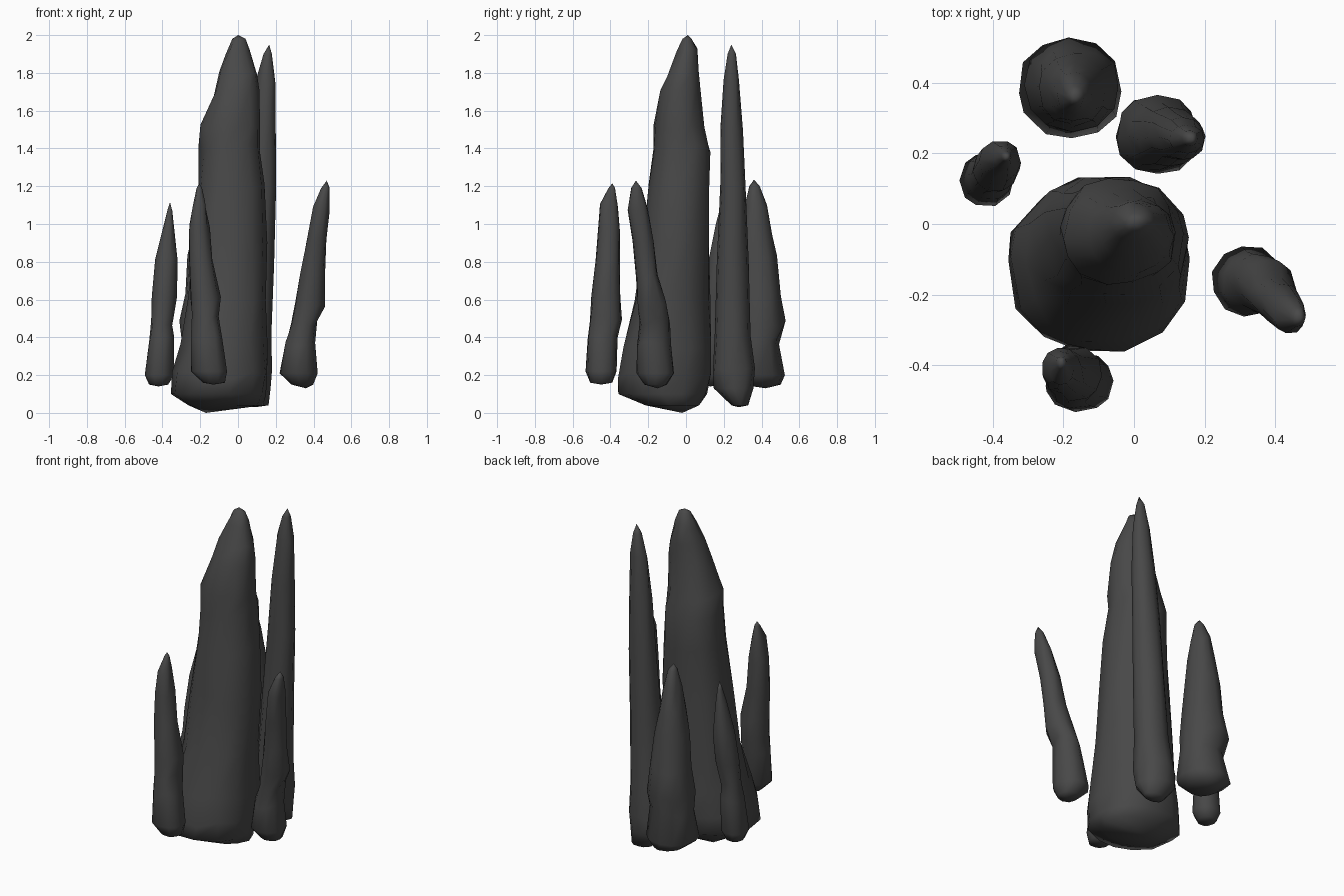
import bpy, bmesh, math, random

rock = bpy.data.materials.new("dark_rock")
rock.diffuse_color = (0.065, 0.065, 0.065, 1)


def spire(name, sides, seed, rows, foot, tip):
    """Loft rough rings through rows of (z, x min, x max, y min, y max)."""
    rng = random.Random(seed)
    bm = bmesh.new()
    rings = []
    for k, (z, x0, x1, y0, y1) in enumerate(rows):
        cx, cy = (x0 + x1) / 2, (y0 + y1) / 2
        rx, ry = (x1 - x0) / 2, (y1 - y0) / 2
        ring = []
        for i in range(sides):
            a = 2 * math.pi * i / sides + rng.uniform(-0.08, 0.08)
            r = rng.uniform(0.96, 1.03)
            c, s = math.cos(a), math.sin(a)
            # slightly squared ellipse
            px = math.copysign(abs(c) ** 0.92, c) * rx * r
            py = math.copysign(abs(s) ** 0.92, s) * ry * r
            dz = rng.uniform(-0.02, 0.02) if 1 < k < len(rows) - 1 else 0
            ring.append(bm.verts.new((cx + px, cy + py, z + dz)))
        rings.append(ring)
    for lo, hi in zip(rings, rings[1:]):
        for i in range(sides):
            j = (i + 1) % sides
            bm.faces.new((lo[i], lo[j], hi[j], hi[i]))
    # pointed closing fans at foot and tip
    low, top = bm.verts.new(foot), bm.verts.new(tip)
    for i in range(sides):
        j = (i + 1) % sides
        bm.faces.new((rings[0][j], rings[0][i], low))
        bm.faces.new((rings[-1][i], rings[-1][j], top))
    bmesh.ops.recalc_face_normals(bm, faces=bm.faces)
    for f in bm.faces:
        f.smooth = True
    me = bpy.data.meshes.new(name)
    bm.to_mesh(me)
    bm.free()
    me.materials.append(rock)
    bpy.context.collection.objects.link(bpy.data.objects.new(name, me))


# Large central spire
spire("main_spire", 14, 1, [
    (0.04, -0.26, 0.13, -0.22, 0.07),
    (0.10, -0.36, 0.15, -0.36, 0.12),
    (0.20, -0.35, 0.16, -0.36, 0.14),
    (0.35, -0.31, 0.16, -0.34, 0.14),
    (0.60, -0.27, 0.15, -0.27, 0.13),
    (0.90, -0.24, 0.15, -0.23, 0.13),
    (1.20, -0.21, 0.14, -0.20, 0.13),
    (1.40, -0.205, 0.12, -0.175, 0.13),
    (1.51, -0.20, 0.12, -0.17, 0.10),
    (1.70, -0.13, 0.11, -0.14, 0.08),
    (1.80, -0.10, 0.10, -0.10, 0.07),
    (1.91, -0.065, 0.06, -0.05, 0.06),
    (1.98, -0.03, 0.04, -0.02, 0.03)], (-0.17, -0.02, 0.0), (0.0, 0.01, 2.0))

# Slim tall spire at the back
spire("tall_back_spire", 12, 2, [
    (0.04, 0.03, 0.16, 0.24, 0.33),
    (0.13, -0.05, 0.17, 0.15, 0.36),
    (0.22, -0.05, 0.18, 0.14, 0.365),
    (0.42, -0.02, 0.18, 0.15, 0.34),
    (0.80, 0.01, 0.19, 0.16, 0.33),
    (1.20, 0.04, 0.20, 0.18, 0.315),
    (1.50, 0.07, 0.20, 0.18, 0.30),
    (1.76, 0.10, 0.20, 0.20, 0.28),
    (1.90, 0.135, 0.18, 0.22, 0.265)], (0.09, 0.28, 0.03), (0.165, 0.24, 1.95))

# Wide short spire at the back left
spire("back_left_spire", 12, 3, [
    (0.15, -0.26, -0.08, 0.30, 0.50),
    (0.20, -0.33, -0.03, 0.24, 0.52),
    (0.36, -0.29, -0.05, 0.26, 0.49),
    (0.47, -0.31, -0.04, 0.26, 0.53),
    (0.62, -0.28, -0.06, 0.27, 0.505),
    (0.82, -0.27, -0.08, 0.28, 0.48),
    (0.96, -0.24, -0.10, 0.29, 0.455),
    (1.10, -0.22, -0.12, 0.31, 0.43),
    (1.20, -0.19, -0.14, 0.335, 0.39)], (-0.17, 0.42, 0.13), (-0.17, 0.36, 1.235))

# Leaning spire on the right
spire("right_spire", 11, 4, [
    (0.15, 0.28, 0.40, -0.22, -0.10),
    (0.21, 0.22, 0.42, -0.26, -0.06),
    (0.36, 0.25, 0.41, -0.26, -0.08),
    (0.48, 0.28, 0.42, -0.245, -0.085),
    (0.57, 0.30, 0.46, -0.26, -0.10),
    (0.72, 0.33, 0.46, -0.265, -0.15),
    (0.90, 0.36, 0.47, -0.285, -0.17),
    (1.08, 0.395, 0.485, -0.31, -0.20),
    (1.19, 0.44, 0.485, -0.29, -0.235)], (0.36, -0.15, 0.13), (0.47, -0.265, 1.23))

# Spire at the front
spire("front_spire", 11, 5, [
    (0.16, -0.19, -0.07, -0.51, -0.39),
    (0.22, -0.25, -0.055, -0.53, -0.365),
    (0.40, -0.25, -0.08, -0.52, -0.36),
    (0.50, -0.245, -0.10, -0.51, -0.34),
    (0.60, -0.25, -0.09, -0.50, -0.345),
    (0.80, -0.26, -0.135, -0.48, -0.35),
    (0.98, -0.26, -0.15, -0.465, -0.35),
    (1.10, -0.24, -0.17, -0.455, -0.36),
    (1.19, -0.22, -0.19, -0.41, -0.375)], (-0.13, -0.45, 0.15), (-0.205, -0.39, 1.215))

# Small spire on the left
spire("left_spire", 10, 6, [
    (0.15, -0.47, -0.37, 0.07, 0.18),
    (0.20, -0.495, -0.34, 0.05, 0.20),
    (0.40, -0.47, -0.34, 0.07, 0.20),
    (0.48, -0.46, -0.35, 0.085, 0.195),
    (0.62, -0.455, -0.325, 0.09, 0.22),
    (0.81, -0.44, -0.32, 0.12, 0.235),
    (0.98, -0.395, -0.34, 0.155, 0.22),
    (1.07, -0.375, -0.348, 0.175, 0.205)], (-0.42, 0.13, 0.14), (-0.36, 0.19, 1.115))
